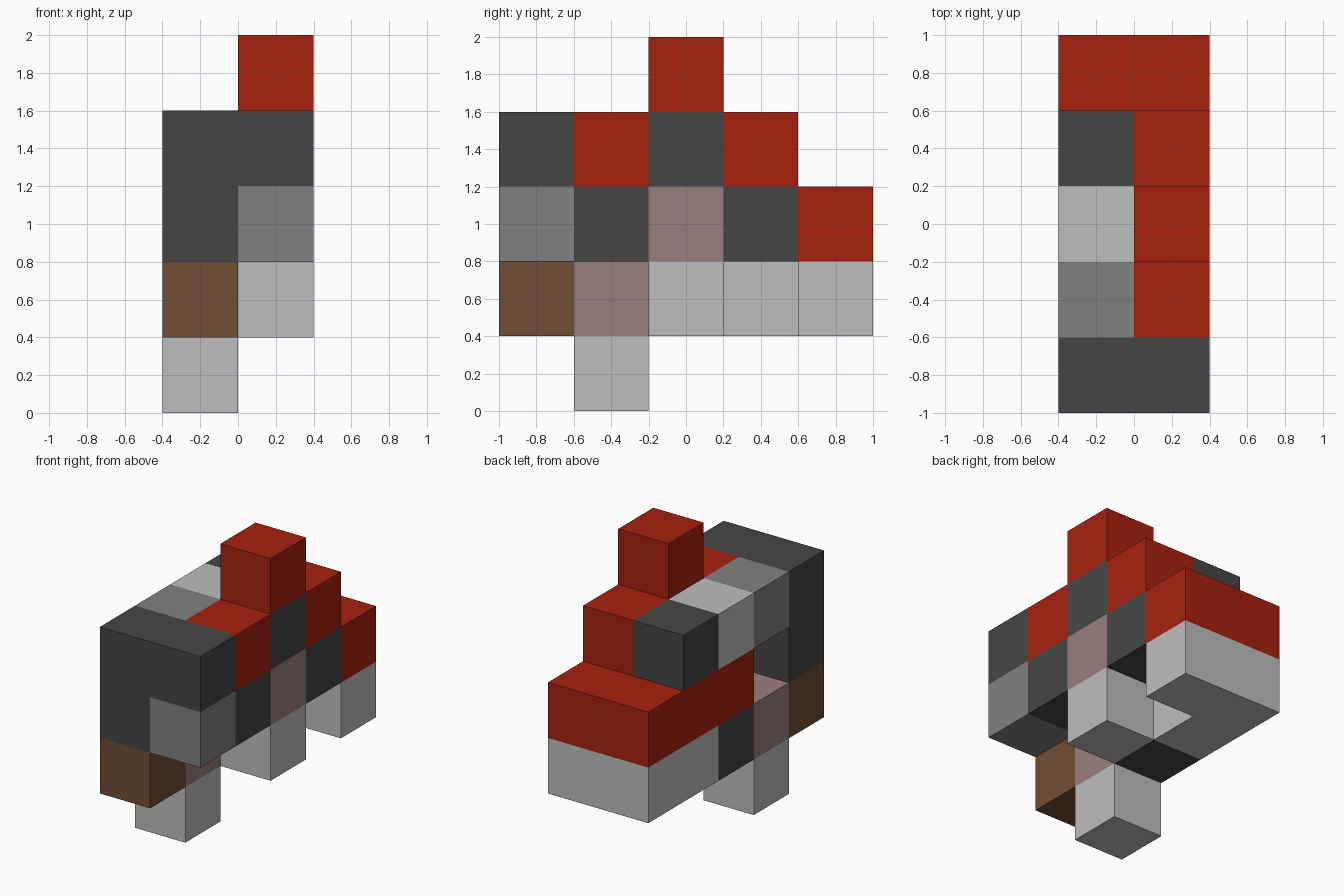
import bpy
import bmesh
from mathutils import Vector

cube = bpy.data.objects.get("Cube")
if cube:
    bpy.data.objects.remove(cube, do_unlink=True)

SIZE = 0.4
ORIGIN = Vector((-0.4, -1.0, 0.0))


def material(name, rgb):
    mat = bpy.data.materials.new(name)
    mat.use_nodes = True
    mat.diffuse_color = (*rgb, 1)
    mat.node_tree.nodes["Principled BSDF"].inputs["Base Color"].default_value = (*rgb, 1)
    return mat


red = material("red", (0.386, 0.0152, 0.0044))
dark = material("dark grey", (0.0595, 0.0595, 0.0595))
grey = material("mid grey", (0.216, 0.216, 0.216))
light = material("light grey", (0.503, 0.515, 0.503))
pink = material("dusty pink", (0.314, 0.209, 0.209))
brown = material("brown", (0.162, 0.074, 0.034))

# Each part: name, colour, and its blocks as (across, back, up) grid cells
PARTS = [
    # head end
    ("head", dark, [(0, 0, 3), (1, 0, 3), (0, 0, 2)]),
    ("cheek", grey, [(1, 0, 2)]),
    ("chin", brown, [(0, 0, 1)]),
    # shoulders and front leg
    ("shoulder_top", red, [(1, 1, 3)]),
    ("neck", grey, [(0, 1, 3)]),
    ("shoulder_side", dark, [(1, 1, 2)]),
    ("front_leg", pink, [(0, 1, 1)]),
    ("front_foot", light, [(0, 1, 0)]),
    # middle of the body
    ("back_tower", red, [(1, 2, 4)]),
    ("tower_base", dark, [(1, 2, 3)]),
    ("back_patch", light, [(0, 2, 3)]),
    ("middle_leg", pink, [(1, 2, 2)]),
    ("middle_foot", light, [(1, 2, 1)]),
    ("belly", dark, [(0, 2, 1)]),
    ("flank", red, [(0, 2, 2), (0, 3, 2)]),
    # hind end
    ("rump_side", dark, [(0, 3, 3)]),
    ("rump_top", red, [(1, 3, 3)]),
    ("hip", dark, [(1, 3, 2)]),
    ("tail", red, [(0, 4, 2), (1, 4, 2)]),
    ("rear_base", light, [(0, 3, 1), (0, 4, 1), (1, 4, 1)]),
]
FILLED = {cell for _, _, cells in PARTS for cell in cells}


def build_part(name, mat, cells):
    """Join the cells into one mesh, leaving out faces hidden by a neighbour."""
    bm = bmesh.new()
    for cell in cells:
        centre = ORIGIN + (Vector(cell) + Vector((0.5, 0.5, 0.5))) * SIZE
        for axis in range(3):
            for sign in (-1, 1):
                step = [0, 0, 0]
                step[axis] = sign
                if tuple(c + s for c, s in zip(cell, step)) in FILLED:
                    continue
                n = Vector(step)
                u = Vector([float(a == (axis + 1) % 3) for a in range(3)])
                v = n.cross(u)
                corners = (n - u - v, n + u - v, n + u + v, n - u + v)
                bm.faces.new([bm.verts.new(centre + c * SIZE / 2) for c in corners])
    bmesh.ops.remove_doubles(bm, verts=bm.verts, dist=0.001)
    mesh = bpy.data.meshes.new(name)
    bm.to_mesh(mesh)
    bm.free()
    mesh.materials.append(mat)
    bpy.context.collection.objects.link(bpy.data.objects.new(name, mesh))


for part in PARTS:
    build_part(*part)
